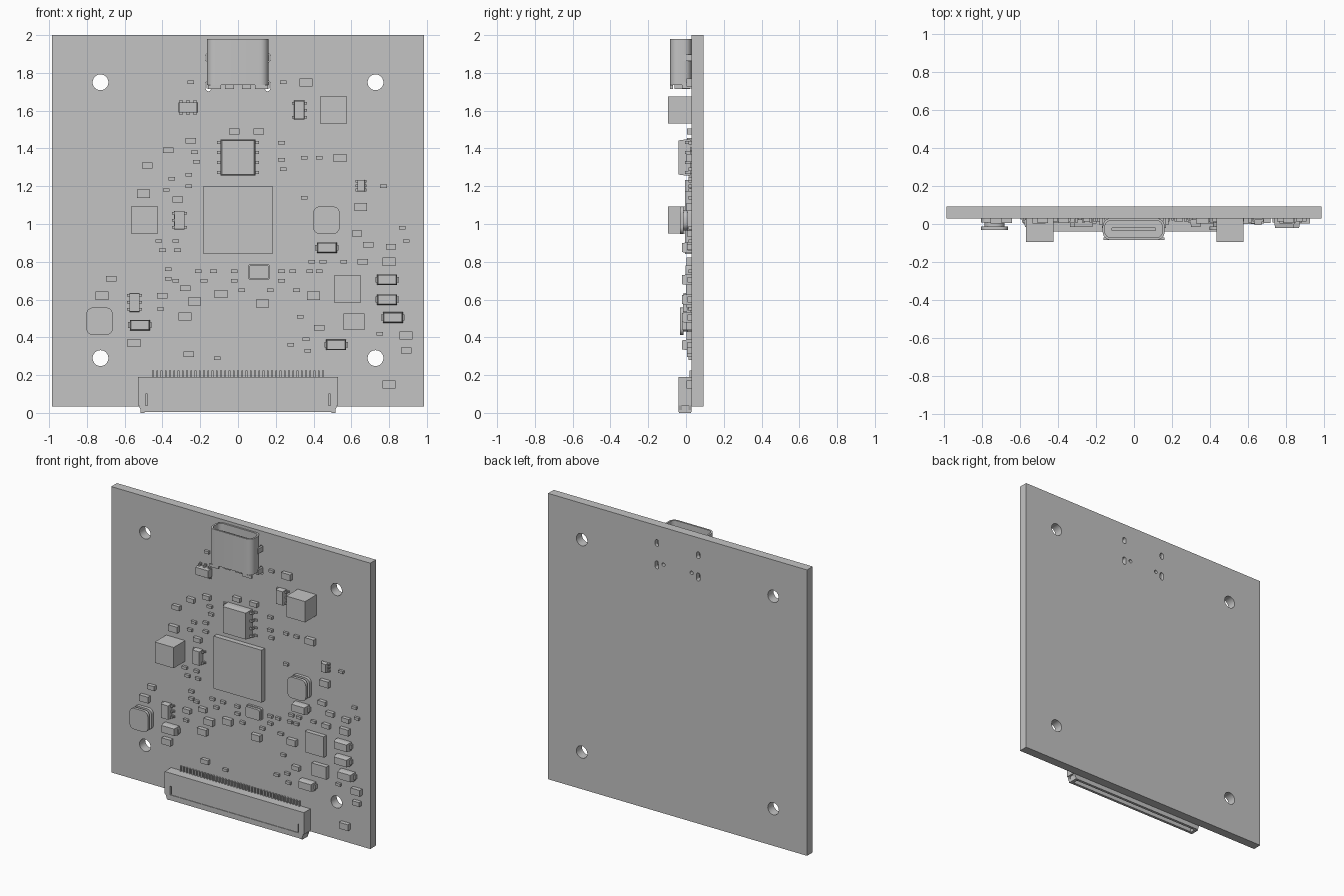
import bpy, bmesh, math
from mathutils import Matrix, Vector

old = bpy.data.objects.get("Cube")
if old:
    bpy.data.objects.remove(old, do_unlink=True)

grey = bpy.data.materials.new("plain grey")
grey.use_nodes = True
colour = (0.55, 0.55, 0.55, 1)
grey.diffuse_color = colour
grey.node_tree.nodes["Principled BSDF"].inputs["Base Color"].default_value = colour

FACE = 0.03    # front surface of the board
BACK = 0.092


def add_object(name, bm, smooth=False):
    mesh = bpy.data.meshes.new(name)
    bmesh.ops.recalc_face_normals(bm, faces=bm.faces)
    bm.to_mesh(mesh)
    bm.free()
    mesh.materials.append(grey)
    ob = bpy.data.objects.new(name, mesh)
    bpy.context.collection.objects.link(ob)
    if smooth:
        bpy.ops.object.select_all(action="DESELECT")
        ob.select_set(True)
        bpy.context.view_layer.objects.active = ob
        bpy.ops.object.shade_smooth_by_angle(angle=math.radians(35))
    return ob


def box(bm, x, z, w, h, front, back=FACE):
    """Box centred on x, z and running from front to back in y."""
    m = Matrix.Translation((x, (front + back) / 2, z)) @ Matrix.Diagonal((w, back - front, h, 1))
    return bmesh.ops.create_cube(bm, size=1, matrix=m)["verts"]


def rounded(cx, cy, w, h, r, steps=6):
    """Closed outline of a rounded rectangle; a full radius gives a circle or slot."""
    pts = []
    for q, (sx, sy) in enumerate([(1, 1), (-1, 1), (-1, -1), (1, -1)]):
        for i in range(steps + 1):
            a = (q + i / steps) * math.pi / 2
            pts.append((cx + sx * (w / 2 - r) + r * math.cos(a),
                        cy + sy * (h / 2 - r) + r * math.sin(a)))
    return pts


def prism(bm, outlines, lo, hi, axis="y"):
    """Extrude an outline, with any holes inside it, along y or z."""
    curve = bpy.data.curves.new("outline", "CURVE")
    curve.dimensions, curve.fill_mode = "2D", "BOTH"
    curve.extrude = (hi - lo) / 2
    for pts in outlines:
        s = curve.splines.new("POLY")
        s.points.add(len(pts) - 1)
        for p, (a, b) in zip(s.points, pts):
            p.co = (a, b, 0, 1)
        s.use_cyclic_u = True
    tmp = bpy.data.objects.new("outline", curve)
    mesh = tmp.to_mesh()
    for v in mesh.vertices:
        a, b, c = v.co
        c += (lo + hi) / 2
        v.co = (a, c, b) if axis == "y" else (a, b, c)
    bm.from_mesh(mesh)
    tmp.to_mesh_clear()
    bpy.data.objects.remove(tmp)
    bpy.data.curves.remove(curve)
    bmesh.ops.remove_doubles(bm, verts=bm.verts, dist=1e-5)


# Board with mounting holes and socket leg holes
outlines = [[(-0.985, 0.035), (0.985, 0.035), (0.985, 2), (-0.985, 2)]]
for side in (-1, 1):
    for z in (0.29, 1.75):
        outlines.append(rounded(side * 0.728, z, 0.084, 0.084, 0.042))
    for z, h in ((1.88, 0.045), (1.73, 0.055)):
        outlines.append(rounded(side * 0.157, z, 0.028, h, 0.014))
    outlines.append(rounded(side * 0.107, 1.745, 0.024, 0.024, 0.012))
bm = bmesh.new()
prism(bm, outlines, FACE, BACK)
add_object("board", bm, True)

# Surface parts: name, width, height, front, centres in hundredths
SMALL = [(-25, 175), (24, 175), (-23, 138), (-22, 133), (-26, 126), (-35, 124), (-26, 120),
         (-38, 118), (23, 143), (23, 134), (24, 129), (35, 135), (43, 135), (35, 114), (77, 120),
         (-42, 91), (-33, 91), (-40, 86), (-32, 86), (-37, 76), (-37, 71), (-21, 75), (-13, 75),
         (-33, 70), (-18, 70), (-41, 55), (-11, 29), (-2, 75), (-2, 70), (2, 65), (23, 75),
         (29, 75), (23, 70), (17, 65), (31, 65), (39, 80), (38, 75), (43, 75), (33, 51),
         (28, 36), (36, 39), (37, 33), (45, 80), (56, 80), (87, 98), (89, 91), (75, 42)]
MEDIUM = [(-25, 144), (-37, 139), (-48, 131), (-32, 113), (-2, 149), (11, 149), (-67, 71),
          (-28, 66), (-40, 62), (-26, 31), (43, 45), (66, 80), (63, 95), (69, 89), (81, 88),
          (89, 33)]
LARGE = [(-50, 116), (54, 135), (36, 175), (-72, 62), (-23, 59), (-9, 63), (-28, 51), (-55, 37),
         (13, 58), (40, 62), (80, 80), (65, 109), (89, 41), (80, 15)]
for name, w, h, front, spots in (("small_passives", 0.035, 0.018, 0.013, SMALL),
                                 ("medium_passives", 0.055, 0.03, 0.005, MEDIUM),
                                 ("large_passives", 0.068, 0.043, 0.002, LARGE)):
    bm = bmesh.new()
    for x, z in spots:
        box(bm, x / 100, z / 100, w, h, front)
    add_object(name, bm)

# Plain block parts
for name, x, z, w, h, front in (("main_processor", 0, 1.02, 0.365, 0.36, -0.005),
                                ("upper_block", 0.505, 1.603, 0.143, 0.143, -0.095),
                                ("lower_block", -0.495, 1.02, 0.143, 0.143, -0.095),
                                ("flat_chip", 0.58, 0.657, 0.143, 0.143, 0),
                                ("narrow_chip", 0.615, 0.482, 0.112, 0.086, 0)):
    bm = bmesh.new()
    box(bm, x, z, w, h, front)
    add_object(name, bm)

# Crystal can on a base
bm = bmesh.new()
prism(bm, [rounded(0.111, 0.745, 0.115, 0.083, 0.012, 3)], 0.015, FACE)
prism(bm, [rounded(0.111, 0.745, 0.105, 0.073, 0.012, 3)], -0.002, 0.015)
add_object("crystal", bm, True)

# Wound inductors: two flanges around a waist
for name, x, z in (("left_inductor", 0.468, 1.02), ("right_inductor", -0.733, 0.485)):
    bm = bmesh.new()
    for size, r, lo, hi in ((0.14, 0.035, -0.032, -0.012), (0.105, 0.045, -0.012, 0.008),
                            (0.14, 0.035, 0.008, FACE)):
        prism(bm, [rounded(x, z, size, size + 0.005, r)], lo, hi)
    add_object(name, bm, True)

# Diodes with tapered bodies and end leads
bm = bmesh.new()
for x, z in ((47, 87.5), (79, 70.5), (79, 60), (82, 50.5), (-52, 46.5), (52, 36)):
    x, z = x / 100, z / 100
    box(bm, x, z, 0.106, 0.056, 0.005)
    top = box(bm, x, z, 0.106, 0.056, -0.02, 0.005)
    for v in top:
        if v.co.y < 0:
            v.co.x = x + (v.co.x - x) * 0.9
            v.co.z = z + (v.co.z - z) * 0.85
    box(bm, x, z, 0.125, 0.03, 0.008)
add_object("diodes", bm)


def leaded_chip(name, x, z, w, h, front, pins, pitch, reach, turned=False):
    """Chip with bent leads on two sides; pins holds the lead offsets of each side."""
    bm = bmesh.new()
    mid = (front + FACE) / 2
    box(bm, 0, 0, w, h, mid, FACE - 0.006)
    for v in box(bm, 0, 0, w, h, front, mid):
        if v.co.y < mid - 0.001:
            v.co.x *= 0.93
            v.co.z *= 0.95
    for side, offsets in zip((-1, 1), pins):
        for k in offsets:
            box(bm, side * (w / 2 + reach * 0.25), k * pitch, reach * 0.5, 0.014, mid, mid + 0.007)
            box(bm, side * (w / 2 + reach * 0.45), k * pitch, 0.007, 0.014, mid)
            box(bm, side * (w / 2 + reach * 0.7), k * pitch, reach * 0.6, 0.014, FACE - 0.007)
    turn = Matrix.Rotation(math.pi / 2 if turned else 0, 4, "Y")
    bm.transform(Matrix.Translation((x, 0, z)) @ turn)
    add_object(name, bm)


three, two = (-1, 0, 1), (-1, 1)
four = (-1.5, -0.5, 0.5, 1.5)
leaded_chip("memory_chip", 0, 1.352, 0.185, 0.19, -0.04, (four, four), 0.053, 0.035)
leaded_chip("top_regulator", -0.265, 1.617, 0.055, 0.1, -0.015, (three, three), 0.037, 0.018, True)
leaded_chip("side_regulator", 0.325, 1.603, 0.055, 0.1, -0.015, (two, three), 0.037, 0.02)
leaded_chip("middle_regulator", -0.31, 1.02, 0.055, 0.1, -0.015, (three, two), 0.037, 0.02)
leaded_chip("lower_regulator", -0.548, 0.585, 0.055, 0.1, -0.015, (three, three), 0.037, 0.02)
leaded_chip("tiny_regulator", 0.652, 1.203, 0.04, 0.062, -0.005, (three, three), 0.023, 0.012)

# Socket at the top edge: rounded shell, inner floor, tongue and legs
mid_y = -0.027
bm = bmesh.new()
prism(bm, [rounded(-0.002, mid_y, 0.325, 0.114, 0.042),
           rounded(-0.002, mid_y, 0.301, 0.09, 0.032)], 1.735, 1.98, "z")
prism(bm, [rounded(-0.002, mid_y, 0.301, 0.09, 0.032)], 1.735, 1.79, "z")
for side in (-1, 1):
    box(bm, side * 0.125, 1.725, 0.07, 0.02, -0.084, -0.07)
    box(bm, side * 0.045, 1.725, 0.05, 0.02, -0.06, 0.02)
    for z in (1.88, 1.735):
        box(bm, side * 0.16, z, 0.014, 0.035, -0.02, 0.07)
add_object("socket_shell", bm, True)
bm = bmesh.new()
prism(bm, [rounded(-0.002, mid_y, 0.235, 0.022, 0.01, 3)], 1.78, 1.95, "z")
add_object("socket_tongue", bm, True)

# Ribbon connector at the bottom edge: hollow housing, ribs, contacts and flap
bm = bmesh.new()
box(bm, 0, 0.145, 1.06, 0.09, -0.04)
box(bm, 0, 0.07, 1.06, 0.06, 0.012)
box(bm, 0, 0.065, 0.96, 0.07, -0.036, -0.018)
for side in (-1, 1):
    box(bm, side * 0.51, 0.07, 0.04, 0.06, -0.04)
add_object("connector_housing", bm)
bm = bmesh.new()
for i in range(41):
    x = (i - 20) * 0.0225
    box(bm, x, 0.205, 0.009, 0.04, 0.018)
    box(bm, x, 0.075, 0.009, 0.06, -0.006, 0.002)
add_object("connector_contacts", bm)
bm = bmesh.new()
for v in box(bm, 0, 0.022, 1.05, 0.036, -0.04, -0.022):
    if v.co.z < 0.01:
        v.co.x *= 0.975
for v in box(bm, 0, 0.022, 1.05, 0.036, 0.012):
    if v.co.z < 0.01:
        v.co.x *= 0.975
for side in (-1, 1):
    box(bm, side * 0.505, 0.02, 0.022, 0.04, -0.036, 0.026)
add_object("connector_flap", bm)
